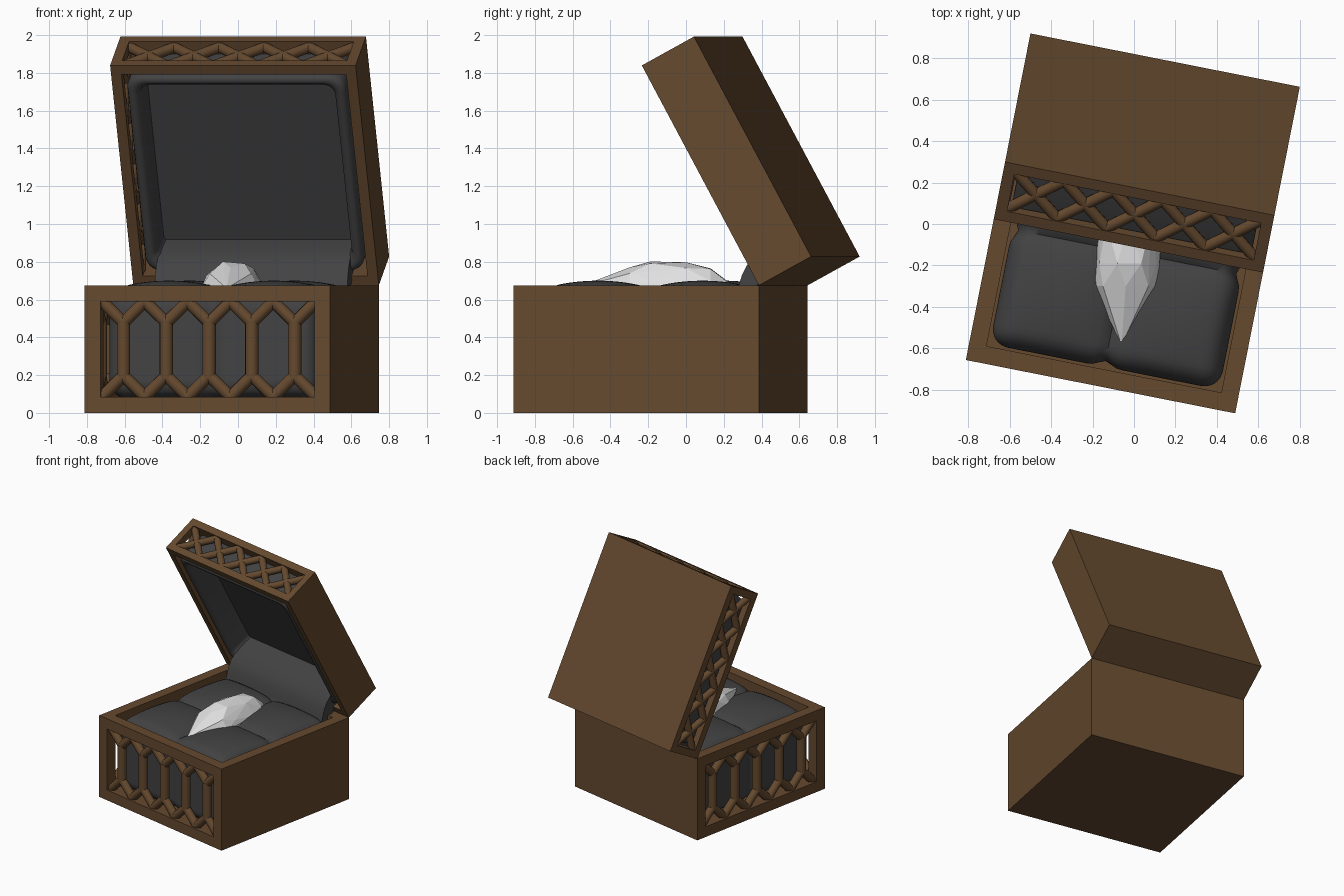
import bpy, bmesh, math
from mathutils import Matrix, Vector

if "Cube" in bpy.data.objects:
    bpy.data.objects.remove(bpy.data.objects["Cube"])

H = 0.6625                     # half width of the square box
BASE_Z, LID_Z = 0.675, 0.32
M_BASE = Matrix.Translation((-0.033, -0.135, 0)) @ Matrix.Rotation(math.radians(-11.2), 4, 'Z')
M_LID = (M_BASE @ Matrix.Translation((0, H, BASE_Z))
         @ Matrix.Rotation(math.radians(-61.5), 4, 'X') @ Matrix.Translation((0, -H, 0)))


def material(name, col):
    m = bpy.data.materials.new(name)
    m.diffuse_color = (*col, 1)
    m.use_nodes = True
    m.node_tree.nodes["Principled BSDF"].inputs["Base Color"].default_value = m.diffuse_color
    return m


WOOD = material("brown wood", (0.130, 0.067, 0.028))
CLOTH = material("dark grey cloth", (0.055, 0.055, 0.056))
CRYSTAL = material("pale crystal", (0.75, 0.75, 0.75))


def finish(name, bm, mat, matrix, smooth=None):
    bmesh.ops.recalc_face_normals(bm, faces=bm.faces)
    bm.transform(matrix)
    me = bpy.data.meshes.new(name)
    bm.to_mesh(me)
    bm.free()
    me.materials.append(mat)
    ob = bpy.data.objects.new(name, me)
    bpy.context.collection.objects.link(ob)
    if smooth:
        bpy.ops.object.select_all(action='DESELECT')
        ob.select_set(True)
        bpy.context.view_layer.objects.active = ob
        bpy.ops.object.shade_smooth_by_angle(angle=math.radians(smooth))
    return ob


def box(bm, lo, hi):
    lo, hi = Vector(lo), Vector(hi)
    size = hi - lo
    bmesh.ops.create_cube(bm, size=1, matrix=Matrix.Translation((lo + hi) / 2) @ Matrix.Diagonal((*size, 1)))


def tube(bm, a, b, r):
    a, b = Vector(a), Vector(b)
    d = b - a
    rot = Vector((0, 0, 1)).rotation_difference(d).to_matrix().to_4x4()
    bmesh.ops.create_cone(bm, cap_ends=True, segments=12, radius1=r, radius2=r, depth=d.length,
                          matrix=Matrix.Translation((a + b) / 2) @ rot)


# Wooden tray: slab, two solid walls, and an open frame on the front and left
def tray(name, h, w, slab_low, matrix):
    bm = bmesh.new()
    z0, z1 = (w, h) if slab_low else (0, h - w)
    box(bm, (-H, -H, 0 if slab_low else h - w), (H, H, w if slab_low else h))
    box(bm, (H - w, -H, z0), (H, H, z1))
    box(bm, (-H, H - w, z0), (H - w, H, z1))
    box(bm, (-H, -H, z0), (-H + w, -H + w, z1))
    ra, rb = (h - w, h) if slab_low else (0, w)
    box(bm, (-H + w, -H, ra), (H - w, -H + w, rb))
    box(bm, (-H, -H + w, ra), (-H + w, H - w, rb))
    finish(name, bm, WOOD, matrix)


# Lattice of five stretched crosses, on the front and again on the left
def lattice(name, h, w, stem, r, depth, matrix):
    for side in ("front", "left"):
        bm = bmesh.new()
        half = H - w
        cell = 2 * half / 5
        top = h / 2 - w

        def P(u, z):
            p = (u, -H + depth) if side == "front" else (-H + depth, u)
            return (*p, h / 2 + z)
        for i in range(5):
            c = -half + cell * (i + 0.5)
            if stem:
                tube(bm, P(c, -stem - 0.01), P(c, stem + 0.01), r)
            for sx in (-1, 1):
                for sz in (-1, 1):
                    tube(bm, P(c, sz * stem), P(c + sx * cell / 2, sz * top), r * 0.9)
        finish(f"{name}_{side}", bm, WOOD, matrix, 40)


tray("box_base", BASE_Z, 0.085, True, M_BASE)
tray("box_lid", LID_Z, 0.056, False, M_LID)
lattice("base_lattice", BASE_Z, 0.085, 0.14, 0.036, 0.045, M_BASE)
lattice("lid_lattice", LID_Z, 0.056, 0, 0.031, 0.034, M_LID)

# Tufted cushion: rounded block with a cross crease
bm = bmesh.new()
bmesh.ops.create_cube(bm, size=2)
bmesh.ops.subdivide_edges(bm, edges=bm.edges, cuts=39, use_grid_fill=True)
dim, rad = Vector((0.565, 0.565, 0.28)), 0.09
for v in bm.verts:
    q = Vector([a * b for a, b in zip(v.co, dim)])
    c = Vector([max(-d + rad, min(d - rad, a)) for a, d in zip(q, dim)])
    if (q - c).length > 1e-6:
        q = c + (q - c).normalized() * rad
    fx, fy = (abs(math.sin(math.pi * min(1, abs(a) / 0.565))) ** 0.5 for a in (q.x, q.y))
    up = max(0, q.z / 0.28)
    crease_x, crease_y = math.exp(-(q.x / 0.04) ** 2), math.exp(-(q.y / 0.04) ** 2)
    q.y *= 1 - 0.05 * crease_x * abs(q.y) / 0.565
    q.x *= 1 - 0.05 * crease_y * abs(q.x) / 0.565
    q.z += 0.36 + up * 0.06 * fx * fy
    v.co = q
finish("base_cushion", bm, CLOTH, M_BASE, 60)


# Lid lining: lofted rounded squares forming a shallow padded bowl
def rounded_square(bm, half, r, z, n=8):
    ring = []
    for k, (sx, sy) in enumerate(((1, 1), (-1, 1), (-1, -1), (1, -1))):
        for i in range(n + 1):
            a = math.pi / 2 * (k + i / n)
            ring.append(bm.verts.new((sx * (half - r) + r * math.cos(a),
                                      sy * (half - r) + r * math.sin(a), z)))
    return ring


bm = bmesh.new()
rings = [rounded_square(bm, *p) for p in (
    (0.59, 0.08, 0.262), (0.59, 0.08, 0.04), (0.583, 0.08, 0.018), (0.565, 0.07, 0.008),
    (0.545, 0.07, 0.012), (0.53, 0.06, 0.03), (0.524, 0.06, 0.06), (0.515, 0.05, 0.2))]
for a, b in zip(rings, rings[1:]):
    n = len(a)
    for i in range(n):
        bm.faces.new((a[i], a[(i + 1) % n], b[(i + 1) % n], b[i]))
bm.faces.new(rings[0])
bm.faces.new(rings[-1])
finish("lid_lining", bm, CLOTH, M_LID, 45)

# Curved cloth flap over the hinge (profile: distance up the lid, depth into the lid)
profile = [(-0.03, -0.2), (0.0, -0.19), (0.035, -0.15), (0.065, -0.12), (0.105, -0.08), (0.137, -0.034),
           (0.155, 0.02), (0.164, 0.08), (0.167, 0.14), (0.167, 0.21), (0.03, 0.21), (0.03, 0.0)]
bm = bmesh.new()
left = [bm.verts.new((-0.52, H - s, t)) for s, t in profile]
right = [bm.verts.new((0.52, H - s, t)) for s, t in profile]
n = len(profile)
for i in range(n):
    j = (i + 1) % n
    bm.faces.new((left[i], left[j], right[j], right[i]))
bm.faces.new(left)
bm.faces.new(right)
finish("hinge_flap", bm, CLOTH, M_LID, 35)

# Faceted crystal: hull of uneven rings (y, centre x, half width, height, twist)
bm = bmesh.new()
bm.verts.new((-0.06, -0.585, 0.66))
for y, cx, w, h, tw in ((-0.3, -0.04, 0.155, 0.11, 0.0), (-0.19, -0.035, 0.15, 0.148, 0.3),
                        (0.0, -0.015, 0.153, 0.138, 0.1), (0.13, 0.0, 0.13, 0.112, 0.35),
                        (0.23, 0.01, 0.07, 0.03, 0.0)):
    for k in range(8):
        a = math.tau * k / 8 + tw
        bm.verts.new((cx + w * math.cos(a), y, 0.66 + h * math.sin(a)))
res = bmesh.ops.convex_hull(bm, input=bm.verts)
loose = [v for v in bm.verts if not v.link_faces]
bmesh.ops.delete(bm, geom=loose, context='VERTS')
finish("crystal", bm, CRYSTAL, Matrix.Identity(4))
